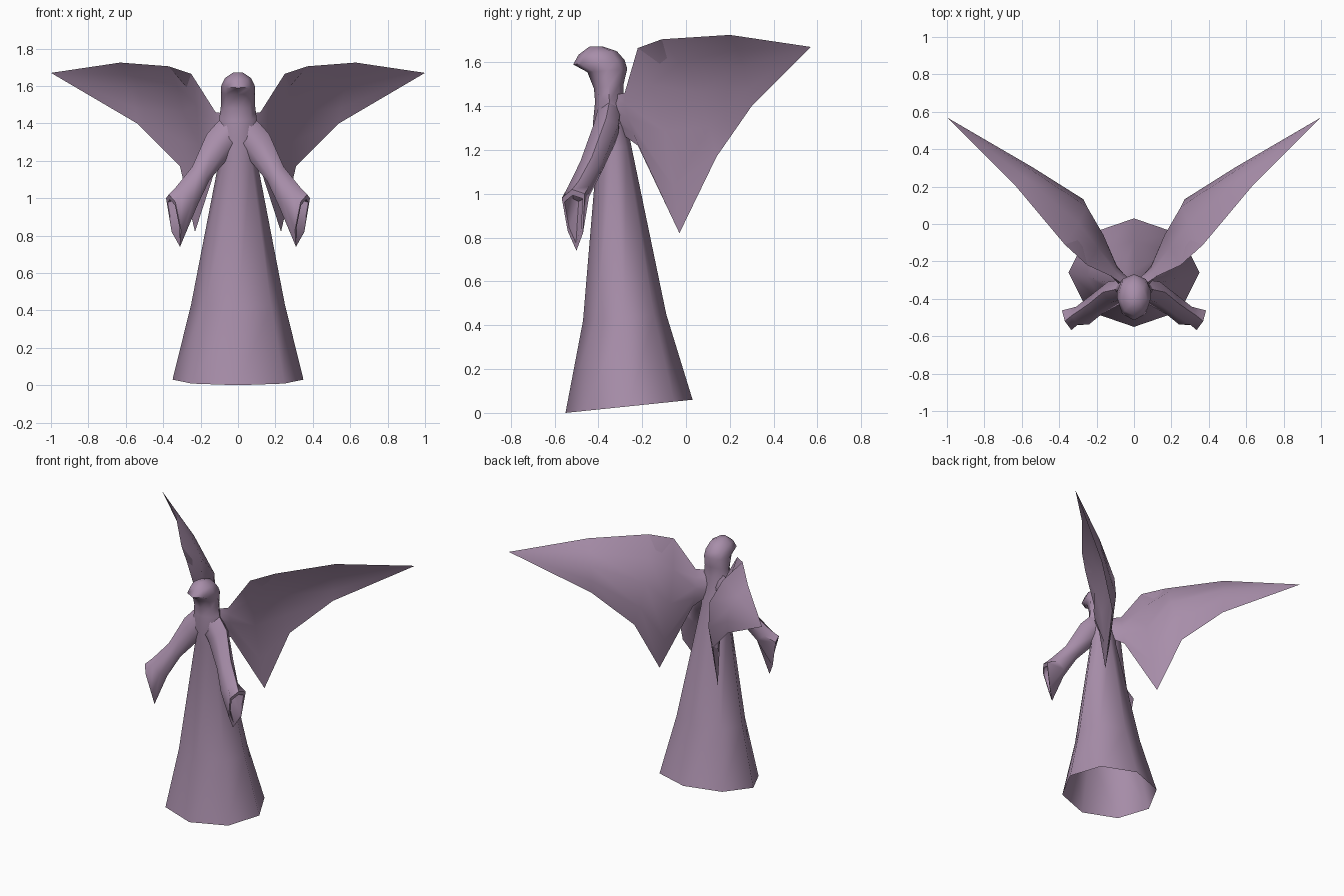
import bpy, bmesh, math
from mathutils import Vector as V

if "Cube" in bpy.data.objects:
    bpy.data.objects.remove(bpy.data.objects["Cube"])

mauve = bpy.data.materials.new("mauve stone")
mauve.diffuse_color = (0.39, 0.27, 0.40, 1)
mauve.use_nodes = True
mauve.node_tree.nodes["Principled BSDF"].inputs["Base Color"].default_value = mauve.diffuse_color


def loft(name, rings, cap_end=False, mirror=False, angle=60):
    """Skin a list of equal-length point rings into one smooth object."""
    bm = bmesh.new()
    loops = [[bm.verts.new(p) for p in r] for r in rings]
    for a, b in zip(loops, loops[1:]):
        n = len(a)
        for i in range(n):
            bm.faces.new((a[i], a[(i + 1) % n], b[(i + 1) % n], b[i]))
    if cap_end:
        bm.faces.new(loops[-1])
    bmesh.ops.remove_doubles(bm, verts=bm.verts, dist=0.0005)
    bmesh.ops.recalc_face_normals(bm, faces=bm.faces)
    me = bpy.data.meshes.new(name)
    bm.to_mesh(me)
    bm.free()
    me.materials.append(mauve)
    ob = bpy.data.objects.new(name, me)
    bpy.context.collection.objects.link(ob)
    bpy.ops.object.select_all(action='DESELECT')
    ob.select_set(True)
    bpy.context.view_layer.objects.active = ob
    bpy.ops.object.shade_smooth_by_angle(angle=math.radians(angle))
    if mirror:
        m = ob.modifiers.new("mirror", 'MIRROR')
        m.use_mirror_merge = False
    return ob


# Hooded robe: octagonal rings (front y, front z, back y, back z, half width)
profile = [
    (-0.55, 0.00, 0.03, 0.06, 0.35),
    (-0.47, 0.42, -0.09, 0.45, 0.25),
    (-0.405, 1.20, -0.25, 1.22, 0.10),
    (-0.425, 1.32, -0.27, 1.32, 0.11),
    (-0.415, 1.42, -0.285, 1.43, 0.10),
    (-0.42, 1.48, -0.285, 1.50, 0.092),
    (-0.45, 1.555, -0.268, 1.57, 0.09),
    (-0.515, 1.59, -0.28, 1.61, 0.09),
    (-0.49, 1.635, -0.315, 1.65, 0.07),
    (-0.44, 1.672, -0.38, 1.672, 0.025),
]
robe_rings = []
for fy, fz, by, bz, w in profile:
    ring = []
    for i in range(8):
        a = math.tau * i / 8
        t = 0.5 - 0.5 * math.cos(a)
        ring.append(V((w * math.sin(a), fy + (by - fy) * t, fz + (bz - fz) * t)))
    robe_rings.append(ring)
loft("hooded_robe", robe_rings, cap_end=True)

# Sleeves: hexagonal rings flaring to a hanging, hollow cuff
up, fwd = V((0.78, 0, 0.63)), V((-0.1, -1, 0.0))


def sleeve_ring(c, ru, rs):
    return [V(c) + up * ru * math.cos(math.tau * i / 6) + fwd * rs * math.sin(math.tau * i / 6)
            for i in range(6)]


cuff = [V(p) for p in [(0.37, -0.52, 1.02), (0.335, -0.567, 0.98), (0.305, -0.54, 0.83),
                       (0.31, -0.50, 0.74), (0.355, -0.47, 0.82), (0.385, -0.462, 1.0)]]
mid = sum(cuff, V()) / 6
lip = [mid + (p - mid) * 0.78 for p in cuff]
loft("sleeve", [
    sleeve_ring((0.03, -0.35, 1.36), 0.09, 0.06),
    sleeve_ring((0.10, -0.365, 1.29), 0.085, 0.065),
    sleeve_ring((0.20, -0.43, 1.13), 0.058, 0.06),
    sleeve_ring((0.275, -0.49, 1.01), 0.075, 0.055),
    cuff, lip,
    sleeve_ring((0.28, -0.49, 0.99), 0.04, 0.03),
], cap_end=True, mirror=True)

# Wings: thin double skin bowed backward (top point, bottom point, front bow, back bow)
stations = [
    ((0.05, -0.33, 1.45), (0.05, -0.29, 1.27), -0.03, 0.03),
    ((0.12, -0.28, 1.46), (0.10, -0.22, 1.22), -0.02, 0.03),
    ((0.25, -0.22, 1.665), (0.23, -0.03, 0.82), 0.05, 0.11),
    ((0.37, -0.11, 1.705), (0.31, 0.14, 1.17), 0.07, 0.13),
    ((0.63, 0.20, 1.725), (0.54, 0.30, 1.40), 0.03, 0.06),
    ((1.0, 0.57, 1.67), (1.0, 0.57, 1.67), 0, 0),
]
back = V((-0.7, 0.7, 0))
wing_rings = []
for top, low, f, b in stations:
    top, low = V(top), V(low)
    front = [top.lerp(low, t) + back * f * k for t, k in ((0.2, .7), (0.45, 1), (0.75, .6))]
    rear = [top.lerp(low, t) + back * b * k for t, k in ((0.75, .6), (0.45, 1), (0.2, .7))]
    wing_rings.append([top] + front + [low] + rear)
loft("wing", wing_rings, mirror=True)
